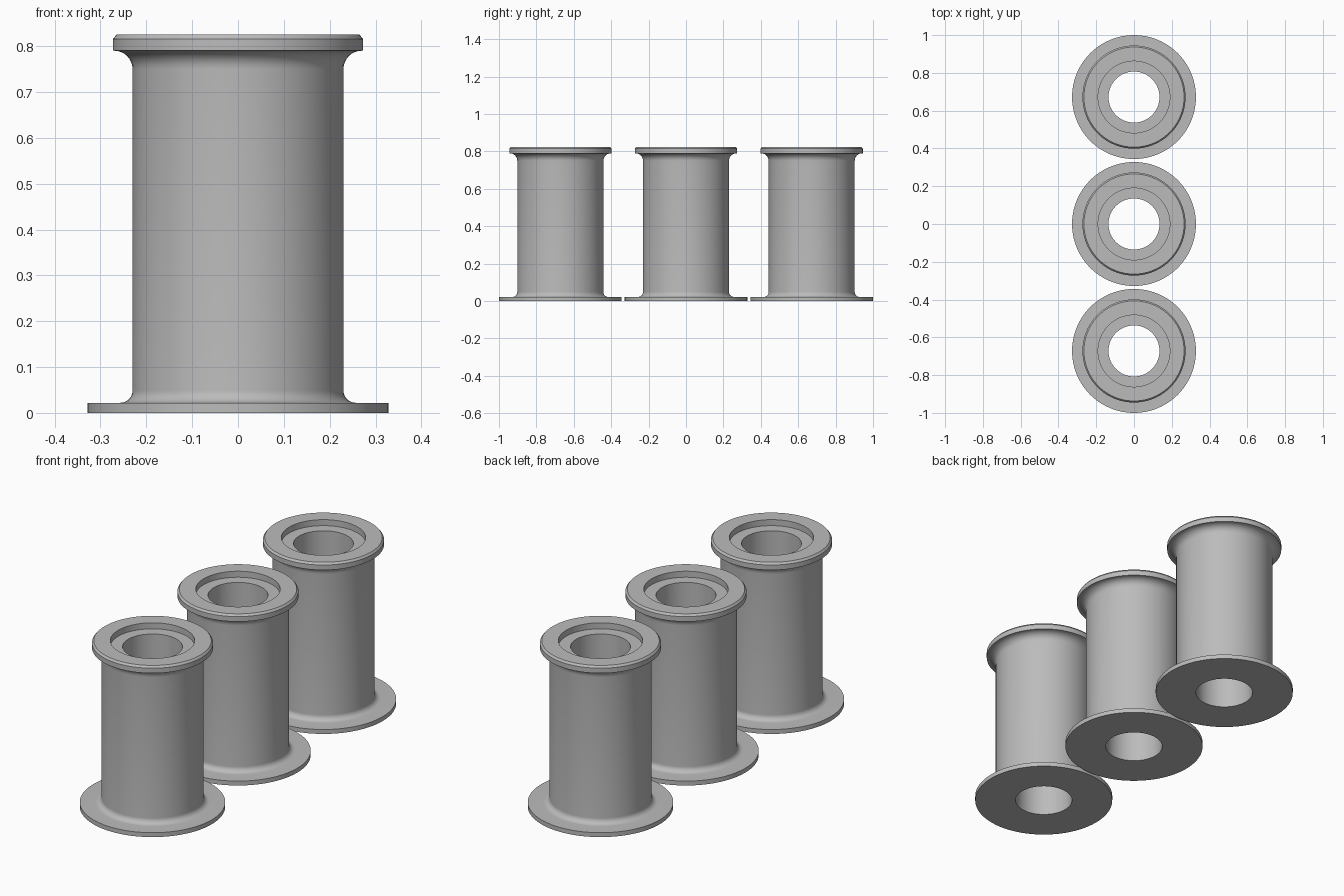
import bpy, bmesh, math

cube = bpy.data.objects.get("Cube")
if cube:
    bpy.data.objects.remove(cube, do_unlink=True)

SEGMENTS = 96
SPACING = 0.672

metal = bpy.data.materials.new("grey_metal")
metal.use_nodes = True
grey = (0.5, 0.5, 0.5, 1)
metal.diffuse_color = grey
metal.node_tree.nodes["Principled BSDF"].inputs["Base Color"].default_value = grey


def fillet(cx, cz, radius, start, end, steps=8):
    """Arc points (r, z) between two angles in degrees."""
    angles = [math.radians(start + (end - start) * i / steps) for i in range(steps + 1)]
    return [(cx + radius * math.cos(a), cz + radius * math.sin(a)) for a in angles]


# Closed half section: foot, tube wall, top flange, counterbore, through bore
profile = [(0.135, 0), (0.328, 0), (0.328, 0.022)]
profile += fillet(0.257, 0.049, 0.027, 270, 180)
profile += fillet(0.27, 0.75, 0.04, 180, 90)
profile += [(0.273, 0.79), (0.273, 0.815), (0.265, 0.825),
            (0.19, 0.825), (0.19, 0.795), (0.135, 0.795)]

# Revolve the section around z
bm = bmesh.new()
rings = []
for s in range(SEGMENTS):
    a = 2 * math.pi * s / SEGMENTS
    rings.append([bm.verts.new((r * math.cos(a), r * math.sin(a), z)) for r, z in profile])
count = len(profile)
for s in range(SEGMENTS):
    here, there = rings[s], rings[(s + 1) % SEGMENTS]
    for i in range(count):
        j = (i + 1) % count
        bm.faces.new((here[i], there[i], there[j], here[j]))
bmesh.ops.recalc_face_normals(bm, faces=bm.faces)
mesh = bpy.data.meshes.new("flanged_sleeve")
bm.to_mesh(mesh)
bm.free()
mesh.materials.append(metal)

# Three identical sleeves in a row
bpy.ops.object.select_all(action="DESELECT")
for name, k in (("front_sleeve", -1), ("middle_sleeve", 0), ("back_sleeve", 1)):
    sleeve = bpy.data.objects.new(name, mesh)
    sleeve.location.y = k * SPACING
    bpy.context.collection.objects.link(sleeve)
    sleeve.select_set(True)
    bpy.context.view_layer.objects.active = sleeve

# Smooth curves, sharp rims
mesh.shade_smooth()
mesh.set_sharp_from_angle(angle=math.radians(30))
